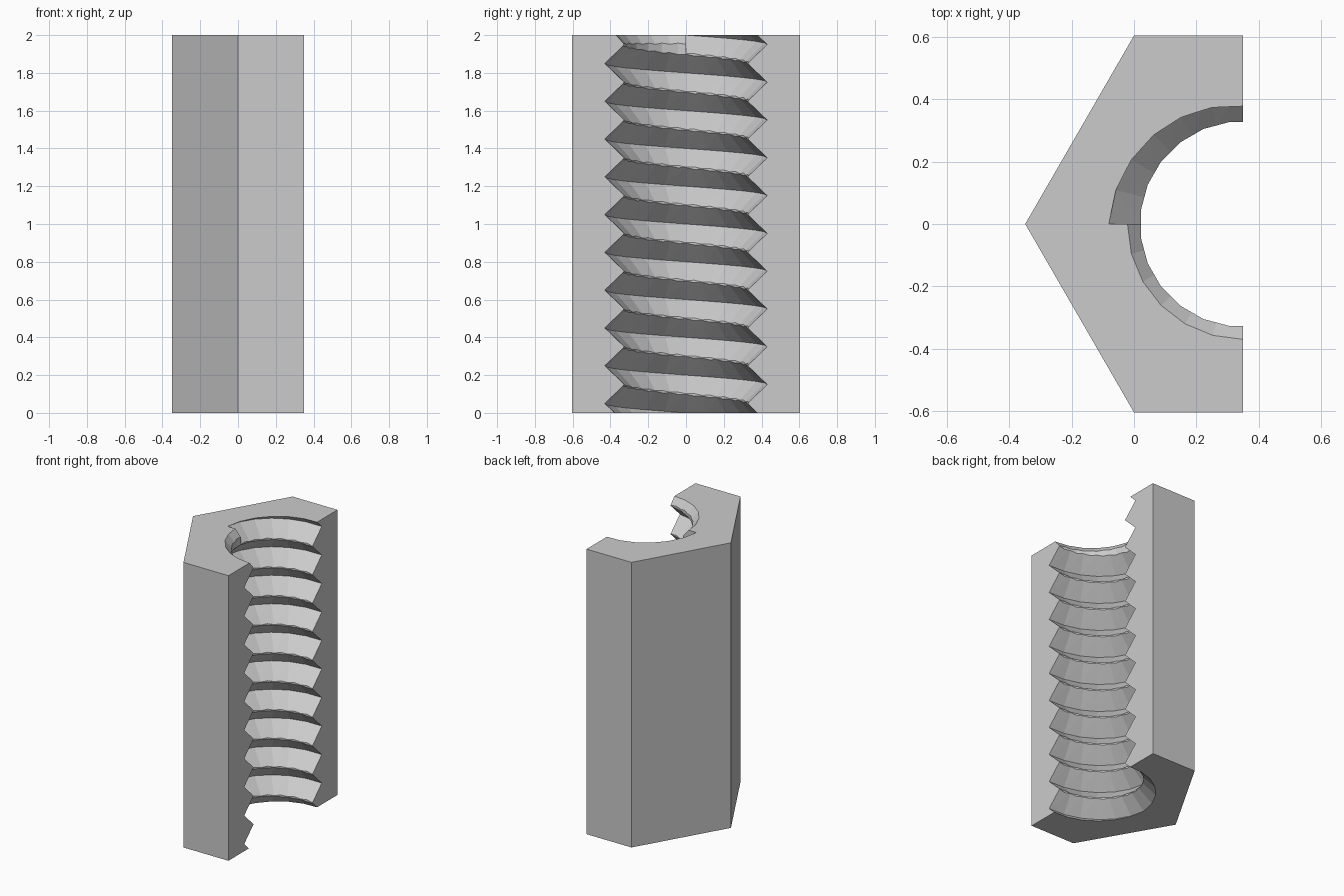
import bpy, bmesh
from math import sin, cos, radians, pi

HEIGHT = 2.0
HEX_RADIUS = 0.698
AXIS_X = HEX_RADIUS / 2      # bore axis lies on the split plane
ROOT, CREST, BORE = 0.43, 0.326, 0.33
PITCH = 0.2
TOP = HEIGHT + 0.02

cube = bpy.data.objects.get("Cube")
if cube:
    bpy.data.objects.remove(cube, do_unlink=True)

steel = bpy.data.materials.new("light_grey_metal")
steel.use_nodes = True
grey = (0.6, 0.6, 0.6, 1)
steel.diffuse_color = grey
steel.node_tree.nodes["Principled BSDF"].inputs["Base Color"].default_value = grey


def finish(name, bm):
    bmesh.ops.remove_doubles(bm, verts=bm.verts, dist=1e-5)
    bmesh.ops.recalc_face_normals(bm, faces=bm.faces)
    mesh = bpy.data.meshes.new(name)
    bm.to_mesh(mesh)
    bm.free()
    mesh.materials.append(steel)
    obj = bpy.data.objects.new(name, mesh)
    bpy.context.collection.objects.link(obj)
    return obj


def prism(name, outline, z0, z1):
    bm = bmesh.new()
    face = bm.faces.new([bm.verts.new((x, y, z0)) for x, y in outline])
    ext = bmesh.ops.extrude_face_region(bm, geom=[face])
    verts = [v for v in ext["geom"] if isinstance(v, bmesh.types.BMVert)]
    bmesh.ops.translate(bm, verts=verts, vec=(0, 0, z1 - z0))
    return finish(name, bm)


def polar(r, deg):
    # angle zero points to the closed side of the half nut
    a = radians(deg)
    return AXIS_X - r * cos(a), r * sin(a)


def thread_profile(deg, blunt):
    # zigzag of crests and roots, shifted along the helix
    z = -PITCH / 4 * deg / 90
    pts = [(CREST, -0.3)]
    for k in range(10):
        pts += [(CREST, z + PITCH * (k - 0.5)), (ROOT, z + PITCH * k)]
    last = z + HEIGHT - PITCH / 2
    pts.append((CREST, last))
    if blunt:    # thread run-out with a chamfered mouth
        start = max(last, 1.95)
        pts += [(CREST, start), (CREST + (TOP - start) * 0.88, TOP)]
    else:
        root_z = z + HEIGHT
        slope = (ROOT - CREST) / (PITCH / 2)
        pts += [(ROOT, root_z), (ROOT - (TOP - root_z) * slope, TOP)]
    return pts


def thread_cutter():
    bm = bmesh.new()
    stations = [(d, True) for d in range(-105, 1, 15)]
    stations += [(d, False) for d in range(0, 106, 15)]
    columns = []
    for deg, blunt in stations:
        columns.append([bm.verts.new((*polar(r, deg), z))
                        for r, z in thread_profile(deg, blunt)])
    low = bm.verts.new((AXIS_X + 0.3, 0, -0.3))
    high = bm.verts.new((AXIS_X + 0.3, 0, TOP))
    for a, b in zip(columns, columns[1:]):
        step = (a[0].co - b[0].co).length < 1e-6
        for i in range(len(a) - 1):
            if step and (a[i + 1].co - b[i + 1].co).length < 1e-6:
                continue
            if step and (a[i].co - b[i].co).length < 1e-6:
                bm.faces.new((a[i], b[i + 1], a[i + 1]))
            else:
                bm.faces.new((a[i], b[i], b[i + 1], a[i + 1]))
        if not step:
            bm.faces.new((low, b[0], a[0]))
        bm.faces.new((high, a[-1], b[-1]))
    bm.faces.new([low] + columns[0] + [high])
    bm.faces.new([high] + columns[-1][::-1] + [low])
    bmesh.ops.remove_doubles(bm, verts=bm.verts, dist=1e-5)
    bmesh.ops.triangulate(bm, faces=bm.faces)
    return finish("thread_cutter", bm)


# Half of a long hexagonal nut
hexagon = [polar(HEX_RADIUS, d) for d in (-60, 0, 60)]
outline = [(AXIS_X, hexagon[0][1])] + hexagon + [(AXIS_X, hexagon[2][1])]
nut = prism("half_hex_nut", outline, 0, HEIGHT)

# Helical thread, then the plain bore
bore = prism("bore_cutter", [polar(BORE, d * 15 + 7.5) for d in range(24)], -0.2, 2.2)
bpy.context.view_layer.objects.active = nut
for cutter in (thread_cutter(), bore):
    mod = nut.modifiers.new(cutter.name, "BOOLEAN")
    mod.operation = "DIFFERENCE"
    mod.solver = "EXACT"
    mod.object = cutter
    bpy.ops.object.modifier_apply(modifier=mod.name)
    bpy.data.objects.remove(cutter, do_unlink=True)
